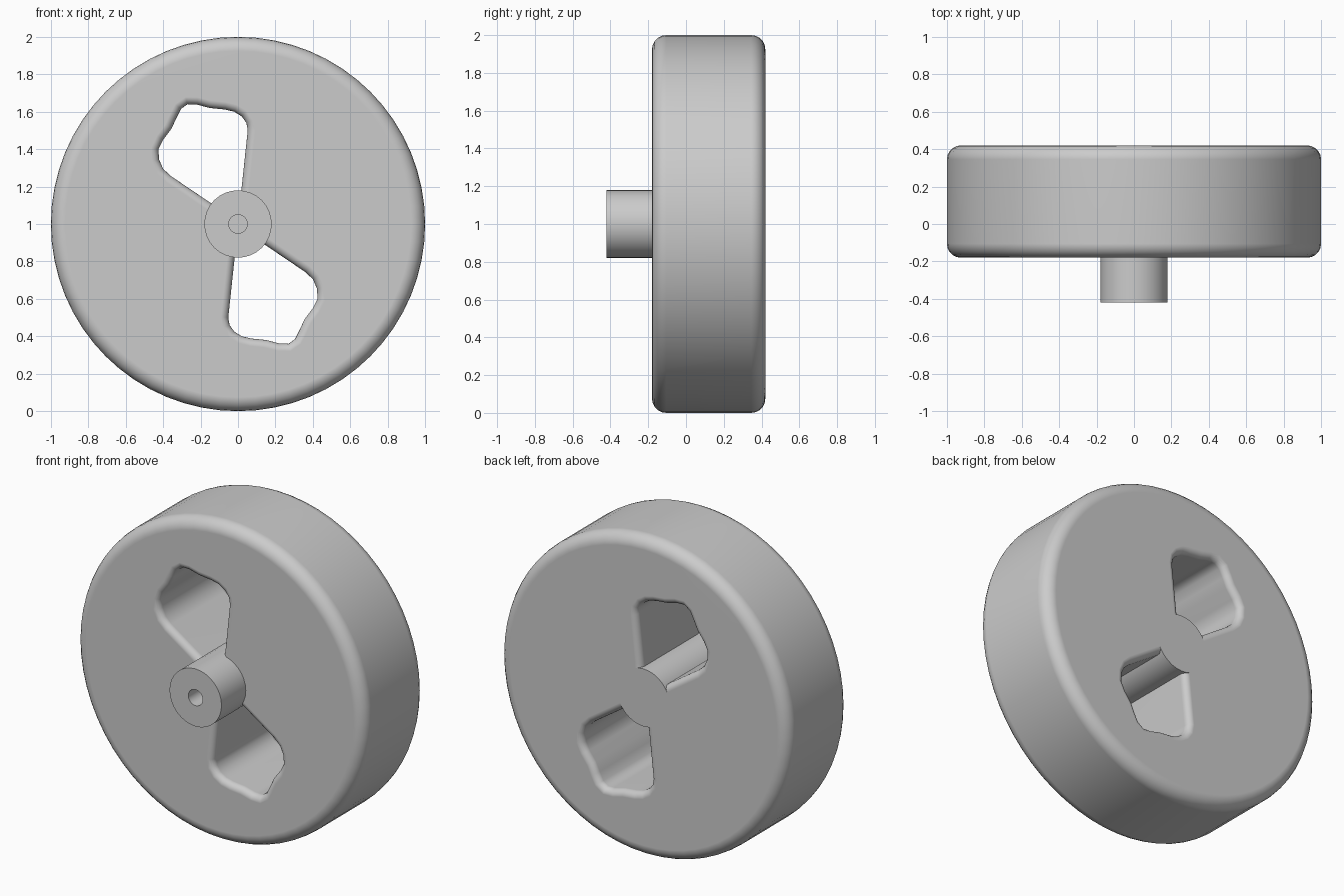
import bpy, bmesh, math
from mathutils import Vector

cube = bpy.data.objects.get("Cube")
if cube:
    bpy.data.objects.remove(cube, do_unlink=True)

FRONT, BACK, RIM, LIP = -0.18, 0.42, 0.075, 0.04

grey = bpy.data.materials.new("plain_grey")
grey.use_nodes = True
grey.diffuse_color = (0.6, 0.6, 0.6, 1)
grey.node_tree.nodes["Principled BSDF"].inputs["Base Color"].default_value = (0.6, 0.6, 0.6, 1)


def loft(name, rings):
    """Skin closed rings of points and cap both ends."""
    bm = bmesh.new()
    loops = [[bm.verts.new(p) for p in ring] for ring in rings]
    n = len(loops[0])
    for a, b in zip(loops, loops[1:]):
        for i in range(n):
            j = (i + 1) % n
            bm.faces.new((a[i], a[j], b[j], b[i]))
    bm.faces.new(loops[0])
    bm.faces.new(loops[-1])
    bmesh.ops.recalc_face_normals(bm, faces=bm.faces)
    mesh = bpy.data.meshes.new(name)
    bm.to_mesh(mesh)
    bm.free()
    mesh.materials.append(grey)
    obj = bpy.data.objects.new(name, mesh)
    bpy.context.collection.objects.link(obj)
    return obj


def circle(r, y, n):
    return [(r * math.sin(math.tau * i / n), y, 1 + r * math.cos(math.tau * i / n)) for i in range(n)]


def apply_modifier(obj, mod):
    bpy.context.view_layer.objects.active = obj
    bpy.ops.object.modifier_apply(modifier=mod.name)


def cut(obj, cutter):
    mod = obj.modifiers.new("cut", 'BOOLEAN')
    mod.operation, mod.solver, mod.object = 'DIFFERENCE', 'EXACT', cutter
    apply_modifier(obj, mod)
    bpy.data.objects.remove(cutter, do_unlink=True)


def smooth(obj, degrees):
    bpy.ops.object.select_all(action='DESELECT')
    obj.select_set(True)
    bpy.context.view_layer.objects.active = obj
    bpy.ops.object.shade_smooth_by_angle(angle=math.radians(degrees))
    mod = obj.modifiers.new("normals", 'WEIGHTED_NORMAL')
    mod.keep_sharp = True


def rounded_sections(radius, steps=5):
    """Depth and inset pairs for a wall rounded at front and back."""
    quarter = [math.pi / 2 * i / steps for i in range(steps + 1)]
    front = [(FRONT + radius * (1 - math.sin(a)), radius * (1 - math.cos(a))) for a in reversed(quarter)]
    back = [(FRONT + BACK - y, inset) for y, inset in reversed(front)]
    return front + back


# Wheel body: a thick disc with rounded rims
wheel = loft("wheel", [circle(1 - d, y, 64) for y, d in rounded_sections(RIM)])

# Outline of one opening, from the hub outwards and back
OUTLINE = [Vector(p) for p in (
    (0.01, 0.10), (0.02, 0.20), (0.052, 0.50), (0.045, 0.54), (0.02, 0.575),
    (-0.02, 0.60), (-0.07, 0.612), (-0.15, 0.62), (-0.22, 0.638), (-0.27, 0.64),
    (-0.305, 0.615), (-0.33, 0.565), (-0.355, 0.51), (-0.40, 0.45), (-0.425, 0.40),
    (-0.422, 0.345), (-0.40, 0.295), (-0.36, 0.257), (-0.15, 0.115), (-0.08, 0.065))]


def opening_ring(y, grow, side):
    ring = []
    for i, p in enumerate(OUTLINE):
        tangent = OUTLINE[(i + 1) % len(OUTLINE)] - OUTLINE[i - 1]
        q = p + Vector((tangent.y, -tangent.x)).normalized() * grow
        ring.append((side * q.x, y, 1 + side * q.y))
    return ring


# Two opposite openings with rounded lips
for side in (1, -1):
    sections = rounded_sections(LIP)
    sections = [(FRONT - 0.05, LIP)] + sections + [(BACK + 0.05, LIP)]
    cut(wheel, loft("opening_cutter", [opening_ring(y, d, side) for y, d in sections]))
smooth(wheel, 40)

# Hub: a shaft with a blind bore at the front
hub = loft("hub", [circle(0.05, -0.22, 32), circle(0.05, -0.42, 32),
                   circle(0.18, -0.42, 32), circle(0.18, BACK, 32)])
smooth(hub, 30)
